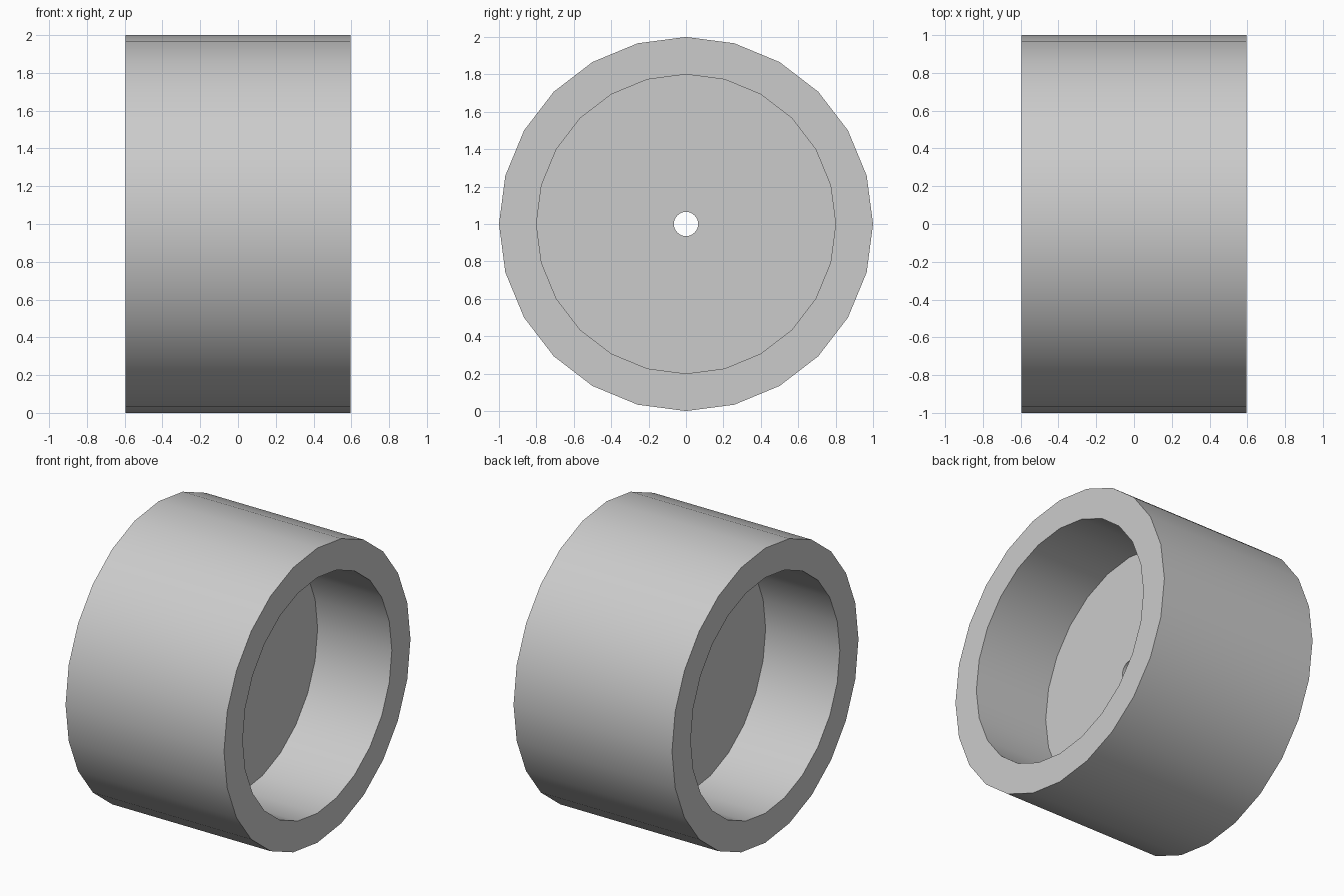
import bpy
import bmesh
import math
from mathutils import Matrix, Vector

cube = bpy.data.objects.get("Cube")
if cube:
    bpy.data.objects.remove(cube, do_unlink=True)

SIDES = 24
HALF_WIDTH = 0.595
HALF_WEB = 0.038
R_OUTER, R_INNER, R_HOLE = 1.0, 0.8, 0.065

# Plain grey material
grey = bpy.data.materials.new("grey")
grey.use_nodes = True
colour = (0.6, 0.6, 0.6, 1)
grey.diffuse_color = colour
grey.node_tree.nodes["Principled BSDF"].inputs["Base Color"].default_value = colour

# Closed cross-section (x, radius): rim, recess and web with axle hole
half = [(HALF_WIDTH, R_OUTER), (HALF_WIDTH, R_INNER),
        (HALF_WEB, R_INNER), (HALF_WEB, R_HOLE)]
profile = half + [(-x, r) for x, r in reversed(half)]

# Revolve the section around the x axis
bm = bmesh.new()
rings = []
for i in range(SIDES):
    turn = Matrix.Rotation(math.tau * i / SIDES, 3, 'X')
    rings.append([bm.verts.new(turn @ Vector((x, 0, r)) + Vector((0, 0, 1)))
                  for x, r in profile])
for i, ring in enumerate(rings):
    following = rings[(i + 1) % SIDES]
    for j in range(len(profile)):
        k = (j + 1) % len(profile)
        bm.faces.new((ring[j], ring[k], following[k], following[j]))
bmesh.ops.recalc_face_normals(bm, faces=bm.faces)

mesh = bpy.data.meshes.new("wheel")
bm.to_mesh(mesh)
bm.free()
mesh.materials.append(grey)
wheel = bpy.data.objects.new("wheel", mesh)
bpy.context.collection.objects.link(wheel)

# Smooth round walls, crisp rims
bpy.ops.object.select_all(action='DESELECT')
wheel.select_set(True)
bpy.context.view_layer.objects.active = wheel
bpy.ops.object.shade_smooth_by_angle(angle=math.radians(30))
